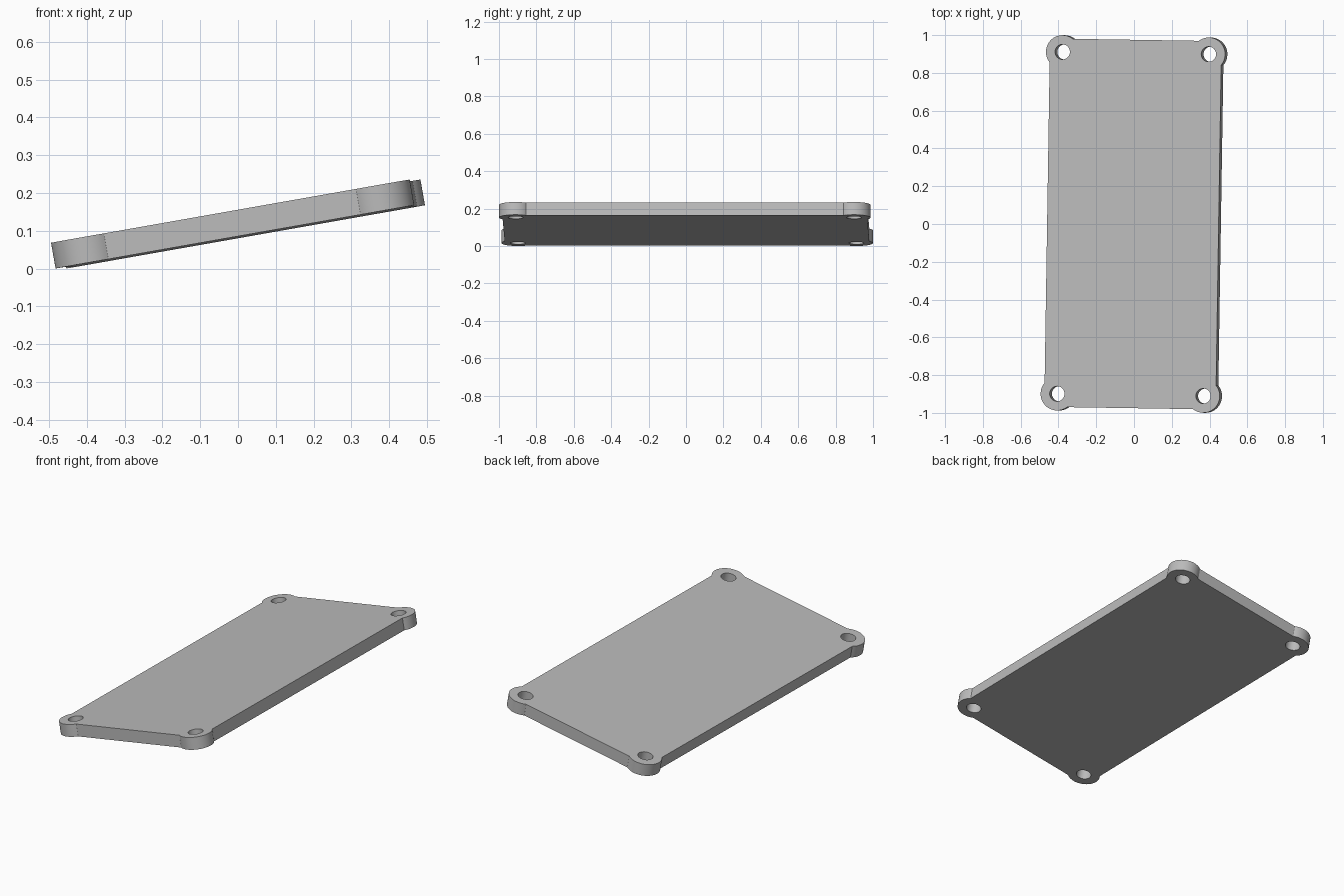
import bpy
import bmesh
from math import acos, cos, sin, pi, radians

if "Cube" in bpy.data.objects:
    bpy.data.objects.remove(bpy.data.objects["Cube"], do_unlink=True)

HOLE_X, HOLE_Y = 0.393, 0.905      # screw hole centres
EDGE_X, EDGE_Y = 0.461, 0.975      # straight plate edges
LUG_R, HOLE_R, THICK = 0.0885, 0.04, 0.069
CORNERS = [(1, 1), (-1, 1), (-1, -1), (1, -1)]


def arc(cx, cy, r, start, end, steps):
    angles = [start + (end - start) * i / steps for i in range(steps + 1)]
    return [(cx + r * cos(a), cy + r * sin(a)) for a in angles]


def add_loop(bm, points):
    verts = [bm.verts.new((x, y, -THICK / 2)) for x, y in points]
    return [bm.edges.new((a, b)) for a, b in zip(verts, verts[1:] + verts[:1])]


# Outline: straight sides joined by a rounded lug at each corner
reach_x = acos((EDGE_X - HOLE_X) / LUG_R)
reach_y = acos((EDGE_Y - HOLE_Y) / LUG_R)
outline = []
for i, (sx, sy) in enumerate(CORNERS):
    before, after = (reach_x, reach_y) if i % 2 == 0 else (reach_y, reach_x)
    turn = i * pi / 2
    outline += arc(sx * HOLE_X, sy * HOLE_Y, LUG_R,
                   turn - before, turn + pi / 2 + after, 32)

bm = bmesh.new()
edges = add_loop(bm, outline)

# Through holes in the lugs
for sx, sy in CORNERS:
    edges += add_loop(bm, arc(sx * HOLE_X, sy * HOLE_Y, HOLE_R, 0, 2 * pi, 32)[:-1])

# Fill the flat face and give it thickness
bmesh.ops.triangle_fill(bm, edges=edges, use_beauty=True)
result = bmesh.ops.extrude_face_region(bm, geom=bm.faces[:], use_keep_orig=True)
top = [v for v in result["geom"] if isinstance(v, bmesh.types.BMVert)]
bmesh.ops.translate(bm, verts=top, vec=(0, 0, THICK))
bmesh.ops.recalc_face_normals(bm, faces=bm.faces[:])

mesh = bpy.data.meshes.new("cover_plate")
bm.to_mesh(mesh)
bm.free()
plate = bpy.data.objects.new("cover_plate", mesh)
bpy.context.collection.objects.link(plate)

# Plain grey material
grey = bpy.data.materials.new("plain_grey")
grey.use_nodes = True
grey.diffuse_color = (0.5, 0.5, 0.5, 1)
grey.node_tree.nodes["Principled BSDF"].inputs["Base Color"].default_value = (0.5, 0.5, 0.5, 1)
mesh.materials.append(grey)

# Tilted resting pose
plate.rotation_euler = (0, radians(-10), radians(-0.9))
plate.location.z = 0.118

bpy.context.view_layer.objects.active = plate
plate.select_set(True)
bpy.ops.object.shade_smooth_by_angle(angle=radians(25))
